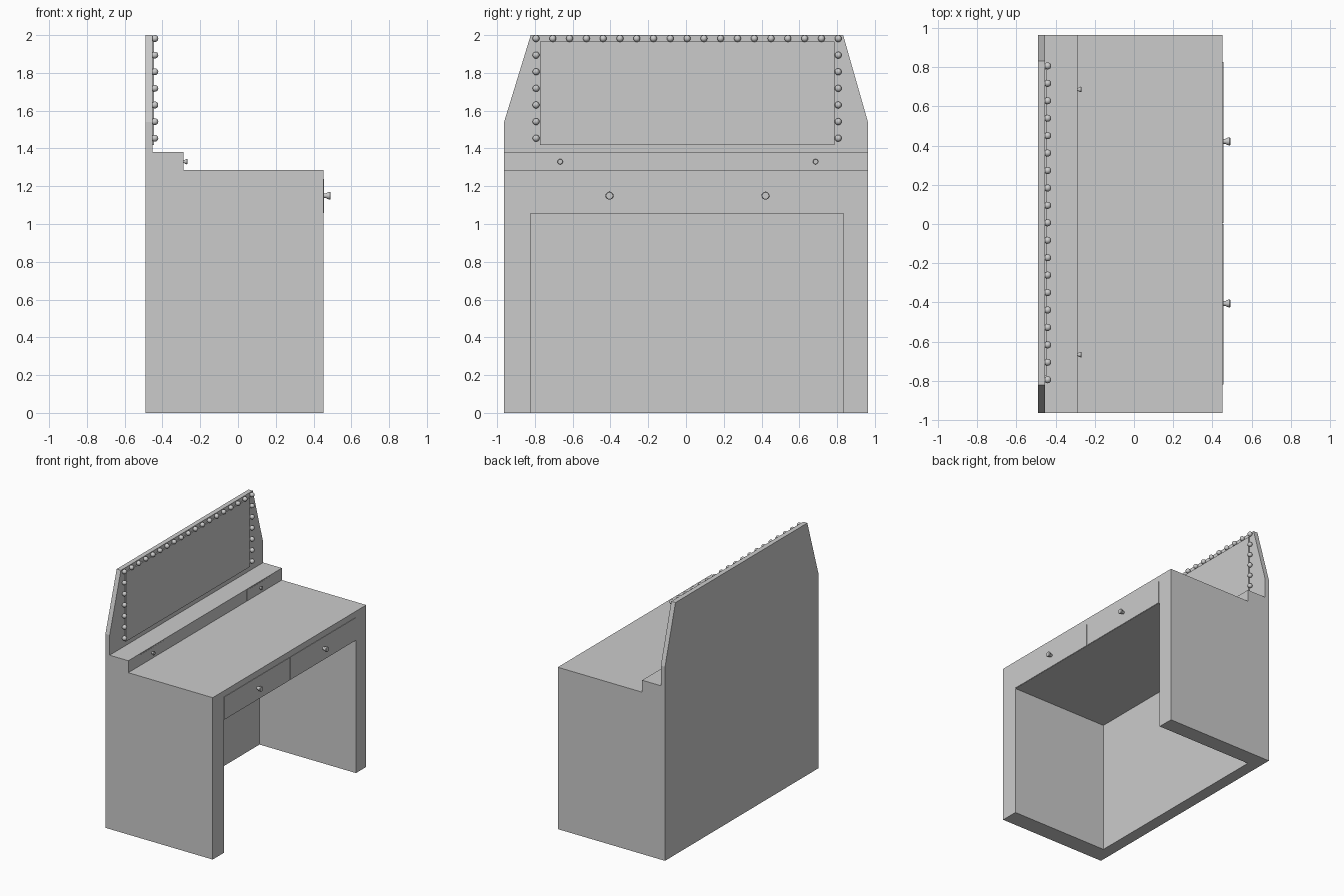
import bpy, math

if "Cube" in bpy.data.objects:
    bpy.data.objects.remove(bpy.data.objects["Cube"])

def box(name, x, y, z):
    bpy.ops.mesh.primitive_cube_add(size=1, location=[(a + b) / 2 for a, b in (x, y, z)])
    o = bpy.context.object
    o.name = name
    o.scale = [b - a for a, b in (x, y, z)]
    bpy.ops.object.transform_apply(location=False, rotation=False, scale=True)
    return o

def prism(name, pts, x0, x1):
    # extrude a (y, z) outline along x
    n = len(pts)
    verts = [(x, y, z) for x in (x0, x1) for y, z in pts]
    faces = [tuple(reversed(range(n))), tuple(range(n, 2 * n))]
    faces += [(i, (i + 1) % n, n + (i + 1) % n, n + i) for i in range(n)]
    me = bpy.data.meshes.new(name)
    me.from_pydata(verts, [], faces)
    o = bpy.data.objects.new(name, me)
    bpy.context.collection.objects.link(o)
    return o

def knob(name, x, y, z, s):
    # lathed knob pointing along +x: (distance, radius)
    prof = [(0, .012), (.012, .012), (.022, .018), (.034, .021), (.038, .018)]
    n = 16
    verts = [(d * s, r * s * math.cos(2 * math.pi * i / n), r * s * math.sin(2 * math.pi * i / n))
             for d, r in prof for i in range(n)]
    faces = [(k * n + i, k * n + (i + 1) % n, (k + 1) * n + (i + 1) % n, (k + 1) * n + i)
             for k in range(len(prof) - 1) for i in range(n)]
    faces += [tuple(reversed(range(n))), tuple(range((len(prof) - 1) * n, len(prof) * n))]
    me = bpy.data.meshes.new(name)
    me.from_pydata(verts, [], faces)
    o = bpy.data.objects.new(name, me)
    o.location = (x, y, z)
    bpy.context.collection.objects.link(o)
    bpy.context.view_layer.objects.active = o
    bpy.ops.object.select_all(action='DESELECT')
    o.select_set(True)
    bpy.ops.object.shade_smooth_by_angle(angle=math.radians(50))

BACK, PANEL, INNER, FRONT, OFF = -.49, -.453, -.395, .452, .006

# back board with clipped upper corners, thicker behind the knee space
prism("back_board", [(-.963, 0), (.963, 0), (.963, 1.54), (.832, 2), (-.822, 2), (-.963, 1.54)],
      BACK, PANEL)
box("knee_back", (PANEL, INNER), (-.822, .834), (0, 1.055))

# body: two side panels and the drawer case that carries the top
box("side_panel_left", (PANEL, FRONT), (-.963, -.822), (0, 1.285))
box("side_panel_right", (PANEL, FRONT), (.834, .963), (0, 1.285))
box("desk_case", (PANEL, FRONT), (-.822, .834), (1.055, 1.285))

# raised shelf at the back of the top
box("rear_shelf", (PANEL, -.289), (-.963, .963), (1.285, 1.38))

# drawers with knobs
for side, tag in ((-1, "left"), (1, "right")):
    ys = sorted((OFF - .004 + side * .003, OFF - .002 + side * .822))
    box("drawer_" + tag, (.40, .4555), ys, (1.057, 1.237))
    knob("drawer_knob_" + tag, .453, .008 + side * .413, 1.15, 1)
    ys = sorted((OFF + side * .515, OFF + side * .822))
    box("small_drawer_" + tag, (-.33, -.2875), ys, (1.287, 1.372))
    knob("small_knob_" + tag, -.293, .01 + side * .676, 1.33, .68)

# mirror panel
box("mirror", (PANEL, -.444), (-.773, .787), (1.417, 1.967))

# round bulbs along the top and both sides of the mirror
spots = [(OFF - .8 + i * 1.6 / 18, 1.982) for i in range(19)]
spots += [(OFF + s * .8, 1.982 - i * .088) for s in (-1, 1) for i in range(1, 7)]
for i, (y, z) in enumerate(spots):
    bpy.ops.mesh.primitive_uv_sphere_add(segments=16, ring_count=10, radius=.018, location=(-.44, y, z))
    bpy.context.object.name = "bulb_%02d" % i
    bpy.ops.object.shade_smooth()
